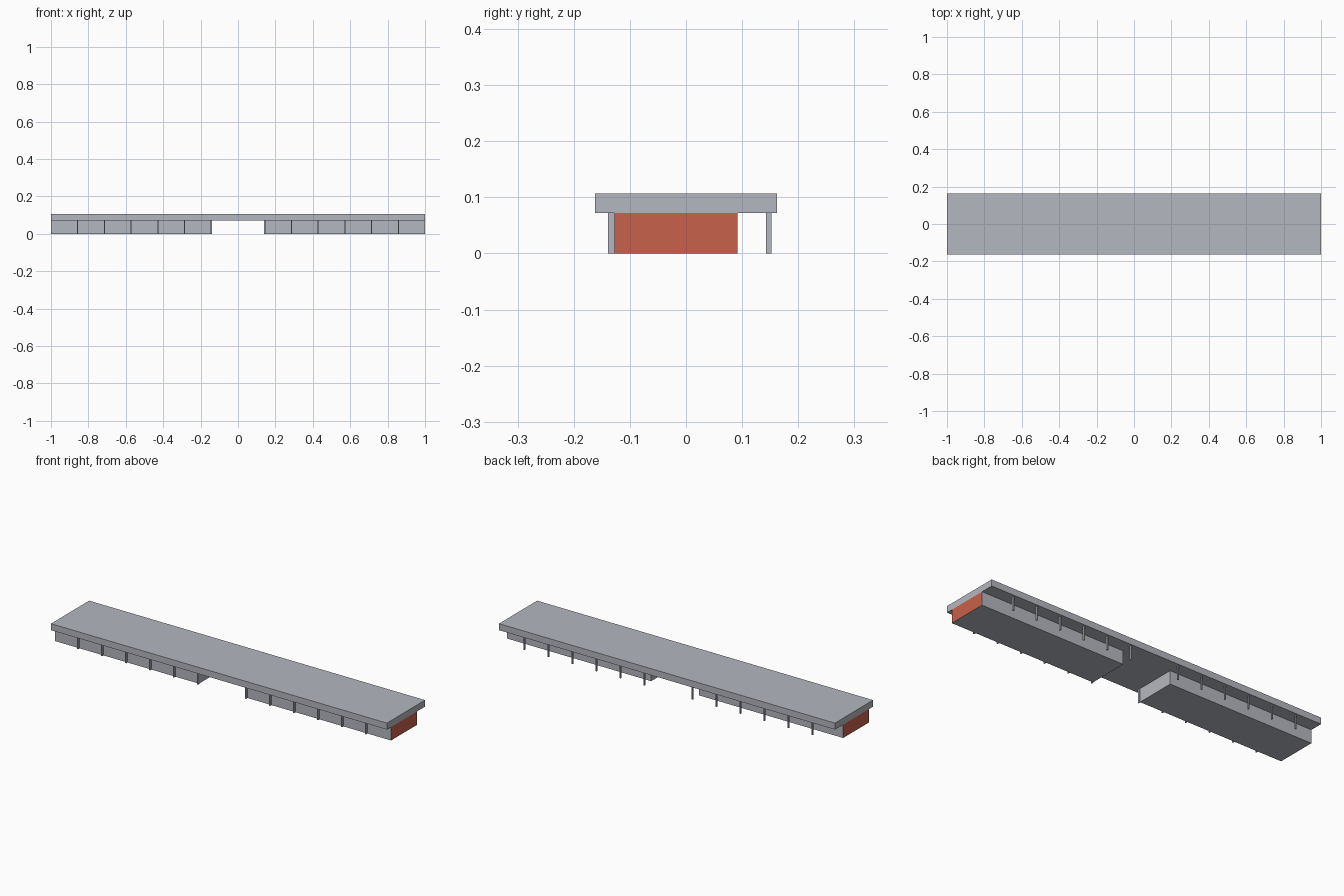
import bpy
import bmesh

cube = bpy.data.objects.get("Cube")
if cube:
    bpy.data.objects.remove(cube, do_unlink=True)


def make_material(name, rgb):
    mat = bpy.data.materials.new(name)
    mat.use_nodes = True
    mat.diffuse_color = (*rgb, 1)
    mat.node_tree.nodes["Principled BSDF"].inputs["Base Color"].default_value = (*rgb, 1)
    return mat


grey = make_material("pale grey", (0.46, 0.475, 0.525))
red = make_material("brick red", (0.58, 0.12, 0.07))


def box(name, low, high, materials=(grey,)):
    """Axis-aligned box between two corners."""
    bm = bmesh.new()
    bmesh.ops.create_cube(bm, size=1)
    for v in bm.verts:
        v.co = [low[i] if v.co[i] < 0 else high[i] for i in range(3)]
    mesh = bpy.data.meshes.new(name)
    bm.to_mesh(mesh)
    bm.free()
    for mat in materials:
        mesh.materials.append(mat)
    obj = bpy.data.objects.new(name, mesh)
    bpy.context.collection.objects.link(obj)
    return obj


EAVES = 0.072
BAY = 1 / 7
HALF_POST = 0.003

# Flat roof slab over the whole length
box("roof", (-1, -0.162, EAVES), (1, 0.162, 0.107))

for side, label in ((-1, "right"), (1, "left")):
    # Building block with a red outer end wall
    x_low, x_high = sorted((side * BAY, side))
    block = box(label + "_block", (x_low, -0.127, 0), (x_high, 0.092, EAVES), (grey, red))
    for face in block.data.polygons:
        if face.normal.x * side > 0.5:
            face.material_index = 1

    # Front fins and free-standing rear posts, one per bay
    for i in range(1, 7):
        x = side * BAY * i
        for part, y_low, y_high in (("front_fin", -0.139, -0.127), ("rear_post", 0.143, 0.152)):
            box(f"{label}_{part}_{i}", (x - HALF_POST, y_low, 0), (x + HALF_POST, y_high, EAVES))
